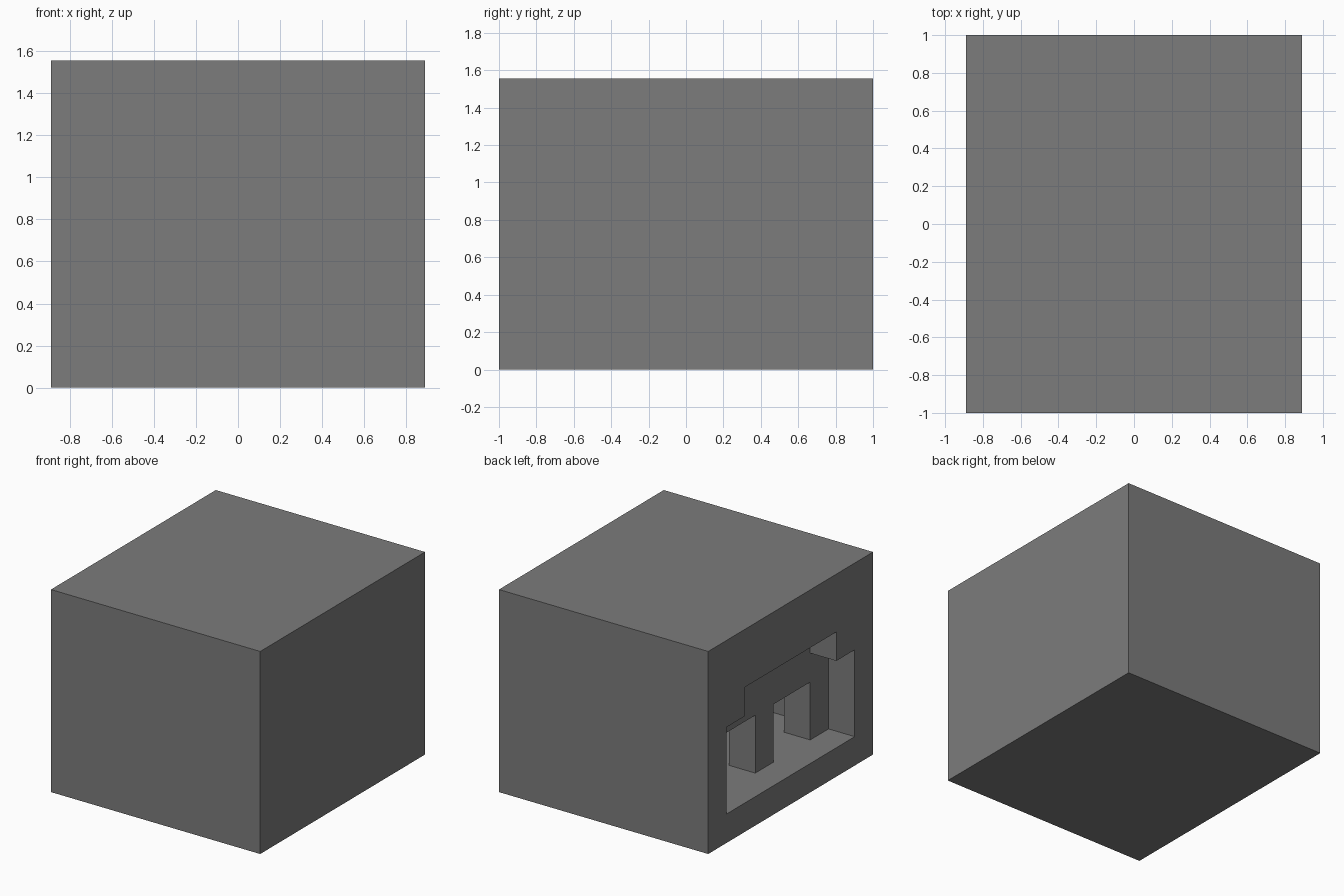
import bpy, bmesh, math

cube = bpy.data.objects.get("Cube")
if cube:
    bpy.data.objects.remove(cube, do_unlink=True)

U = 2 / 9                      # block unit: the shell is 8 x 9 x 7 units
FACE = -4                      # x of the open face, in units

grey = bpy.data.materials.new("stone_grey")
grey.use_nodes = True
colour = (0.2, 0.2, 0.2, 1)
grey.diffuse_color = colour
grey.node_tree.nodes["Principled BSDF"].inputs["Base Color"].default_value = colour


def slab(name, outline, x0, x1):
    """Extrude a (y, z) outline along x, all in block units."""
    bm = bmesh.new()
    base = bm.faces.new([bm.verts.new((x0 * U, y * U, z * U)) for y, z in outline])
    grown = bmesh.ops.extrude_face_region(bm, geom=[base])["geom"]
    verts = [g for g in grown if isinstance(g, bmesh.types.BMVert)]
    bmesh.ops.translate(bm, vec=((x1 - x0) * U, 0, 0), verts=verts)
    bmesh.ops.recalc_face_normals(bm, faces=bm.faces)
    mesh = bpy.data.meshes.new(name)
    bm.to_mesh(mesh)
    bm.free()
    mesh.materials.append(grey)
    obj = bpy.data.objects.new(name, mesh)
    bpy.context.collection.objects.link(obj)
    return obj


def rect(y0, y1, z0, z1):
    return [(y0, z0), (y1, z0), (y1, z1), (y0, z1)]


shell = slab("hollow_block", rect(-4.5, 4.5, 0, 7), FACE, 4)

# Stepped recess in the side, two doorways behind it, and the inner chamber
half = [(3.5, 1), (3.5, 4), (2.5, 4), (2.5, 5)]
stepped = half + [(-y, z) for y, z in reversed(half)]
cutters = [
    slab("chamber_cutter", rect(-3.5, 3.5, 1, 6), FACE + 2, 3),
    slab("recess_cutter", stepped, FACE - 1, FACE + 1),
]
for side in (-1, 1):
    cutters.append(slab("doorway_cutter", rect(side * 1.5 - 1, side * 1.5 + 1, 1, 3),
                        FACE + 0.5, FACE + 2.5))

for cutter in cutters:
    cutter.hide_render = True
    cut = shell.modifiers.new(cutter.name, 'BOOLEAN')
    cut.operation = 'DIFFERENCE'
    cut.solver = 'EXACT'
    cut.object = cutter

# Bake the cuts, then drop the helpers
bpy.context.view_layer.update()
graph = bpy.context.evaluated_depsgraph_get()
baked = bpy.data.meshes.new_from_object(shell.evaluated_get(graph))
shell.modifiers.clear()
shell.data = baked
for cutter in cutters:
    bpy.data.objects.remove(cutter, do_unlink=True)

# Merge coplanar pieces into clean flat faces
bm = bmesh.new()
bm.from_mesh(baked)
bmesh.ops.remove_doubles(bm, verts=bm.verts, dist=0.0001)
bmesh.ops.dissolve_limit(bm, angle_limit=math.radians(1), verts=bm.verts, edges=bm.edges)
bm.to_mesh(baked)
bm.free()
